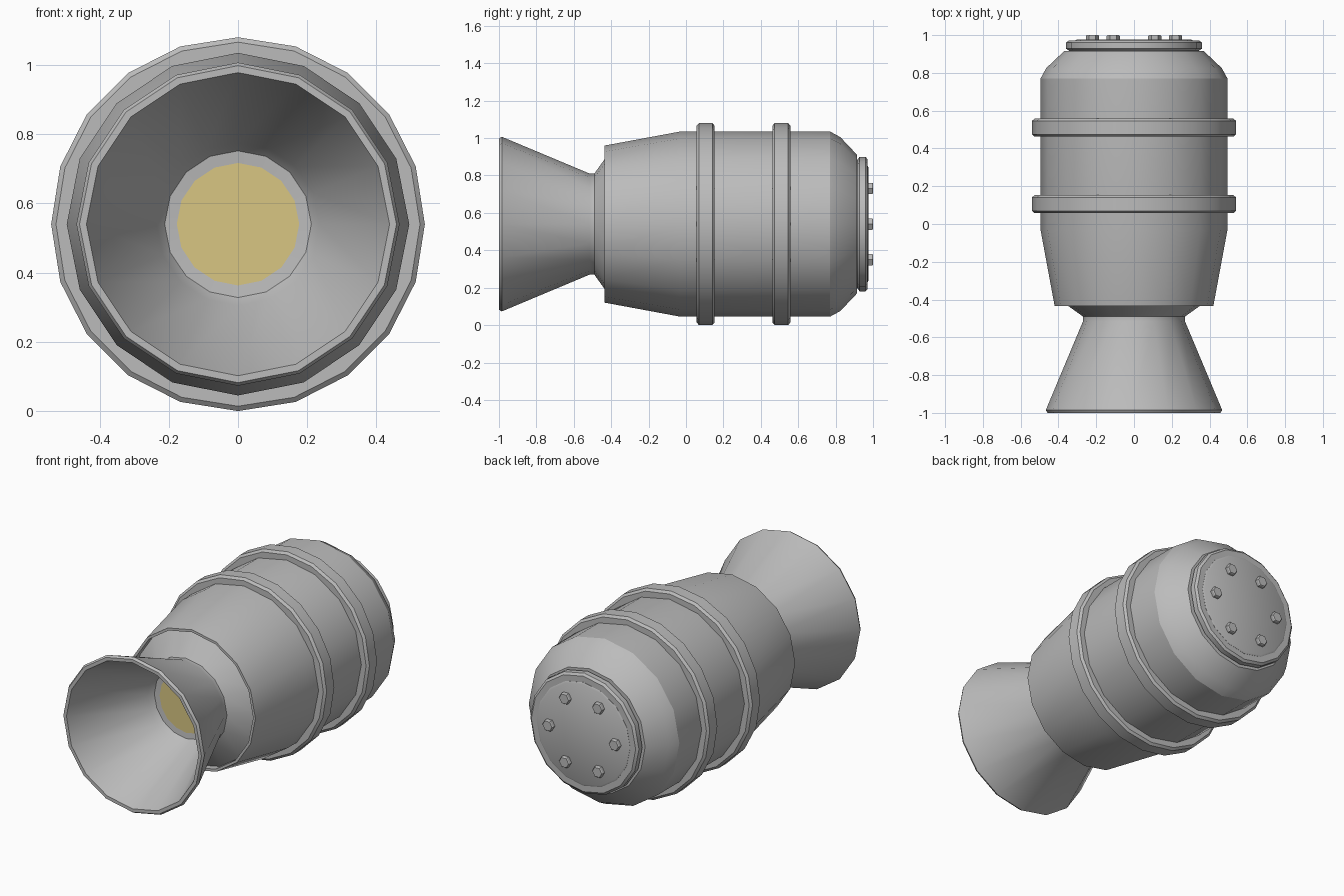
import bpy, bmesh, math

cube = bpy.data.objects.get("Cube")
if cube:
    bpy.data.objects.remove(cube)

AXIS_Z = 0.54  # height of the engine's long axis


def make_material(name, rgb):
    mat = bpy.data.materials.new(name)
    mat.use_nodes = True
    mat.diffuse_color = (*rgb, 1)
    mat.node_tree.nodes["Principled BSDF"].inputs["Base Color"].default_value = (*rgb, 1)
    return mat


grey = make_material("grey metal", (0.5, 0.5, 0.5))
glow = make_material("pale yellow", (0.69, 0.565, 0.225))


def lathe(name, profile, sides, mat=grey, closed=False, x=0, z=AXIS_Z):
    """Spin (y, radius) points around the y axis; open profiles get capped ends."""
    bm = bmesh.new()
    rings = []
    for y, r in profile:
        rings.append([bm.verts.new((r * math.cos(a), y, r * math.sin(a)))
                      for a in (math.tau * i / sides for i in range(sides))])
    pairs = list(zip(rings, rings[1:]))
    if closed:
        pairs.append((rings[-1], rings[0]))
    else:
        bm.faces.new(rings[0])
        if len(rings) > 1:
            bm.faces.new(rings[-1])
    for a, b in pairs:
        for i in range(sides):
            j = (i + 1) % sides
            bm.faces.new((a[i], a[j], b[j], b[i]))
    bmesh.ops.recalc_face_normals(bm, faces=bm.faces)
    mesh = bpy.data.meshes.new(name)
    bm.to_mesh(mesh)
    bm.free()
    obj = bpy.data.objects.new(name, mesh)
    obj.location = (x, 0, z)
    obj.data.materials.append(mat)
    bpy.context.collection.objects.link(obj)
    bpy.ops.object.select_all(action='DESELECT')
    obj.select_set(True)
    bpy.context.view_layer.objects.active = obj
    bpy.ops.object.shade_smooth_by_angle(angle=math.radians(28))
    return obj


# Tank body with a recessed front and a rounded rear shoulder
lathe("body", [(-0.39, 0.405), (-0.435, 0.405), (-0.435, 0.42), (-0.03, 0.495),
               (0.77, 0.495), (0.825, 0.465), (0.915, 0.37)], 16)

# Two chamfered bands around the body
for name, mid in (("front_band", 0.105), ("rear_band", 0.51)):
    lathe(name, [(mid - 0.048, 0.48), (mid - 0.048, 0.526), (mid - 0.036, 0.54),
                 (mid + 0.036, 0.54), (mid + 0.048, 0.526), (mid + 0.048, 0.48)],
          20, closed=True)

# Exhaust bell: outside skin, throat collar, flare into the body, then the inside
lathe("nozzle", [(-0.39, 0.41), (-0.49, 0.27), (-0.515, 0.27), (-0.985, 0.467),
                 (-1.0, 0.458), (-1.0, 0.438), (-0.52, 0.235), (-0.49, 0.212),
                 (-0.485, 0.16), (-0.39, 0.16)], 16, closed=True)
lathe("exhaust_glow", [(-0.49, 0.177), (-0.48, 0.177)], 16, glow)

# Rear cap: chamfered rim and plate
lathe("cap_rim", [(0.905, 0.345), (0.918, 0.345), (0.928, 0.36), (0.96, 0.36),
                  (0.971, 0.346), (0.971, 0.32)], 16)
lathe("cap_plate", [(0.96, 0.31), (0.972, 0.31), (0.977, 0.3)], 16)

# Six hexagonal bolts in a circle
for i in range(6):
    a = math.tau * i / 6
    lathe(f"bolt_{i + 1}", [(0.965, 0.035), (0.995, 0.035), (1.0, 0.031)], 6,
          x=0.22 * math.cos(a), z=AXIS_Z + 0.22 * math.sin(a))
